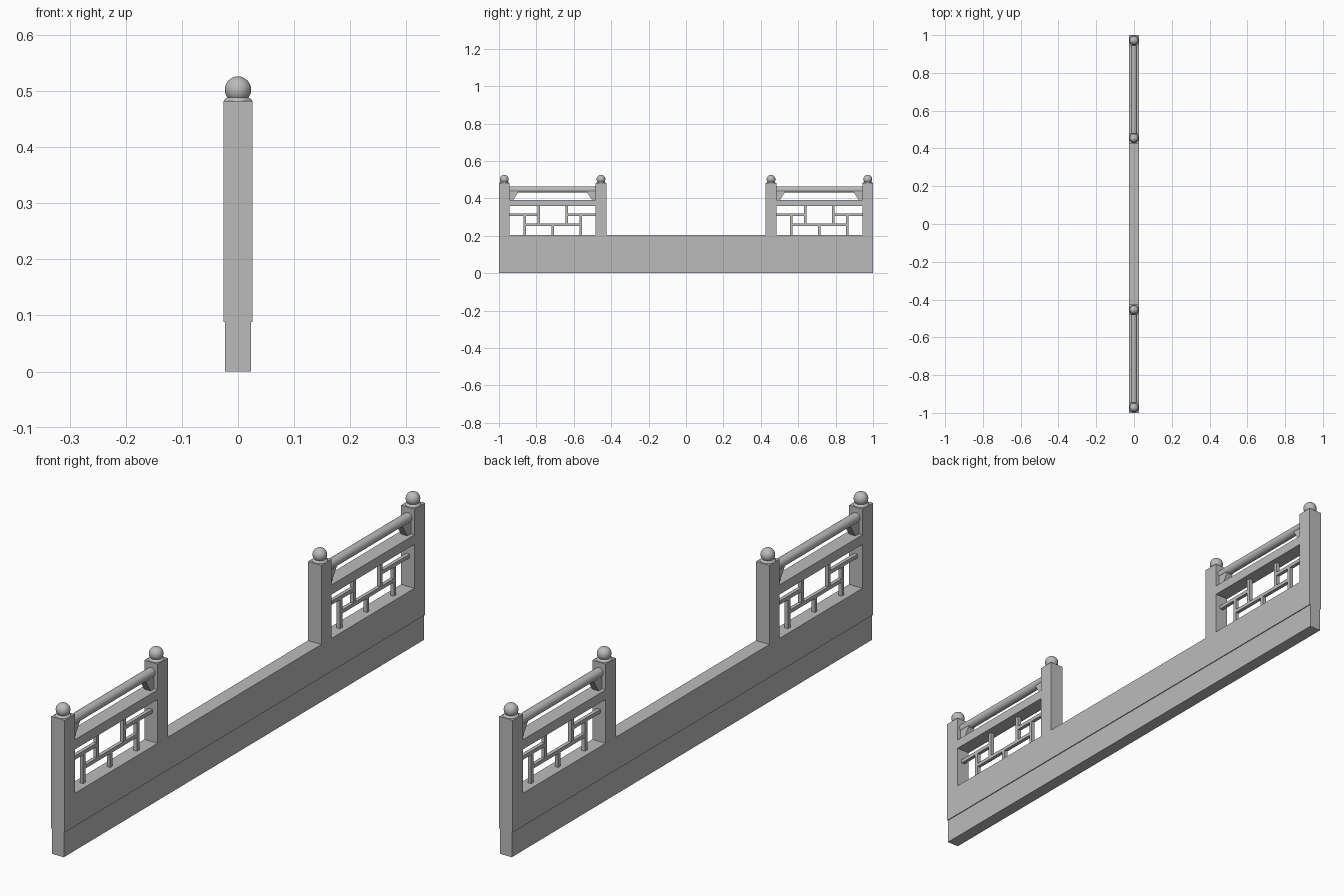
import bpy
import bmesh
from mathutils import Vector

cube = bpy.data.objects.get("Cube")
if cube:
    bpy.data.objects.remove(cube, do_unlink=True)

stone = bpy.data.materials.new("grey stone")
stone.use_nodes = True
stone.diffuse_color = (0.5, 0.5, 0.5, 1)
stone.node_tree.nodes["Principled BSDF"].inputs["Base Color"].default_value = (0.5, 0.5, 0.5, 1)

HALF = 0.026                      # half thickness of the frame
POST = 0.0285                     # half width of a post along the wall
OUTER, INNER = 1 - POST, 0.4545   # post centres
BASE_TOP, POST_TOP = 0.204, 0.482
BAY_IN, BAY_OUT = INNER + POST, OUTER - POST
MID = (BAY_IN + BAY_OUT) / 2


def finish(name, bm, smooth=False):
    bmesh.ops.recalc_face_normals(bm, faces=bm.faces)
    mesh = bpy.data.meshes.new(name)
    bm.to_mesh(mesh)
    bm.free()
    mesh.materials.append(stone)
    obj = bpy.data.objects.new(name, mesh)
    bpy.context.collection.objects.link(obj)
    if smooth:
        bpy.ops.object.select_all(action="DESELECT")
        obj.select_set(True)
        bpy.context.view_layer.objects.active = obj
        bpy.ops.object.shade_smooth_by_angle(angle=0.7)
    return obj


def extrude(name, outline, half):
    """Extrude a (y, z) outline across the wall's thickness."""
    bm = bmesh.new()
    face = bm.faces.new([bm.verts.new((-half, y, z)) for y, z in outline])
    moved = bmesh.ops.extrude_face_region(bm, geom=[face])["geom"]
    verts = [v for v in moved if isinstance(v, bmesh.types.BMVert)]
    bmesh.ops.translate(bm, verts=verts, vec=Vector((2 * half, 0, 0)))
    return finish(name, bm)


def slab(name, y0, y1, z0, z1, half):
    return extrude(name, [(y0, z0), (y1, z0), (y1, z1), (y0, z1)], half)


def lathe(name, profile, y, steps=32):
    """Spin a (radius, z) profile around the upright axis of a post."""
    bm = bmesh.new()
    verts = [bm.verts.new((r, 0, z)) for r, z in profile]
    edges = [bm.edges.new(pair) for pair in zip(verts, verts[1:])]
    bmesh.ops.spin(bm, geom=verts + edges, cent=(0, 0, 0), axis=(0, 0, 1),
                   angle=6.2831853, steps=steps)
    bmesh.ops.remove_doubles(bm, verts=bm.verts, dist=0.0001)
    bmesh.ops.translate(bm, verts=bm.verts, vec=Vector((0, y, 0)))
    return finish(name, bm, True)


# Plinth, slightly thinner than the wall above it
slab("plinth", -1, 1, 0, 0.088, 0.0228)

# Wall and four posts as one stepped outline
half_outline = [(1, 0.088), (1, POST_TOP), (BAY_OUT, POST_TOP), (BAY_OUT, BASE_TOP),
                (BAY_IN, BASE_TOP), (BAY_IN, POST_TOP), (INNER - POST, POST_TOP),
                (INNER - POST, BASE_TOP)]
extrude("wall_and_posts", half_outline + [(-y, z) for y, z in reversed(half_outline)], HALF)

# Lattice bars for one half of a bay: distance from bay centre, then height
BAR = 0.0065
WIDE = (BAY_OUT - BAY_IN) / 2
SHELF, LOW, RAIL_LOW, RAIL_TOP = 0.312, 0.259, 0.358, 0.392

for side, label in ((1, "back"), (-1, "front")):
    # Posts' ball finials on flared necks
    for y, place in ((OUTER, "outer"), (INNER, "inner")):
        lathe(f"{label}_{place}_neck",
              [(0, POST_TOP), (0.0255, POST_TOP), (0.024, 0.485), (0.018, 0.489), (0, 0.49)],
              side * y)
        bm = bmesh.new()
        bmesh.ops.create_uvsphere(bm, u_segments=32, v_segments=16, radius=0.0235)
        bmesh.ops.translate(bm, verts=bm.verts, vec=Vector((0, side * y, 0.5025)))
        finish(f"{label}_{place}_ball", bm, True)

    # Middle rail
    slab(f"{label}_middle_rail", side * BAY_IN, side * BAY_OUT, RAIL_LOW, RAIL_TOP, HALF)

    # Round handrail
    bm = bmesh.new()
    bmesh.ops.create_cone(bm, cap_ends=True, segments=24, radius1=0.0165, radius2=0.0165,
                          depth=2 * WIDE)
    for v in bm.verts:
        v.co = (v.co.x, v.co.z + side * MID, v.co.y + 0.447)
    finish(f"{label}_handrail", bm, True)

    # Lattice and brackets, mirrored about the bay centre
    centre = side * MID
    for m, end in ((1, "a"), (-1, "b")):
        def at(d):
            return centre + m * d
        extrude(f"{label}_bracket_{end}",
                [(at(WIDE), RAIL_TOP), (at(WIDE - 0.02), RAIL_TOP),
                 (at(WIDE - 0.048), 0.436), (at(WIDE), 0.436)], 0.0125)
        slab(f"{label}_shelf_bar_{end}", at(0.068), at(WIDE),
             SHELF - BAR, SHELF + BAR, BAR)
        slab(f"{label}_upper_bar_{end}", at(0.068), at(0.081),
             LOW + BAR, RAIL_LOW, BAR)
        slab(f"{label}_lower_bar_{end}", at(0.143), at(0.156),
             BASE_TOP, SHELF - BAR, BAR)
    slab(f"{label}_low_bar", centre - 0.143, centre + 0.143, LOW - BAR, LOW + BAR, BAR)
    slab(f"{label}_centre_bar", centre - BAR, centre + BAR, BASE_TOP, LOW - BAR, BAR)
